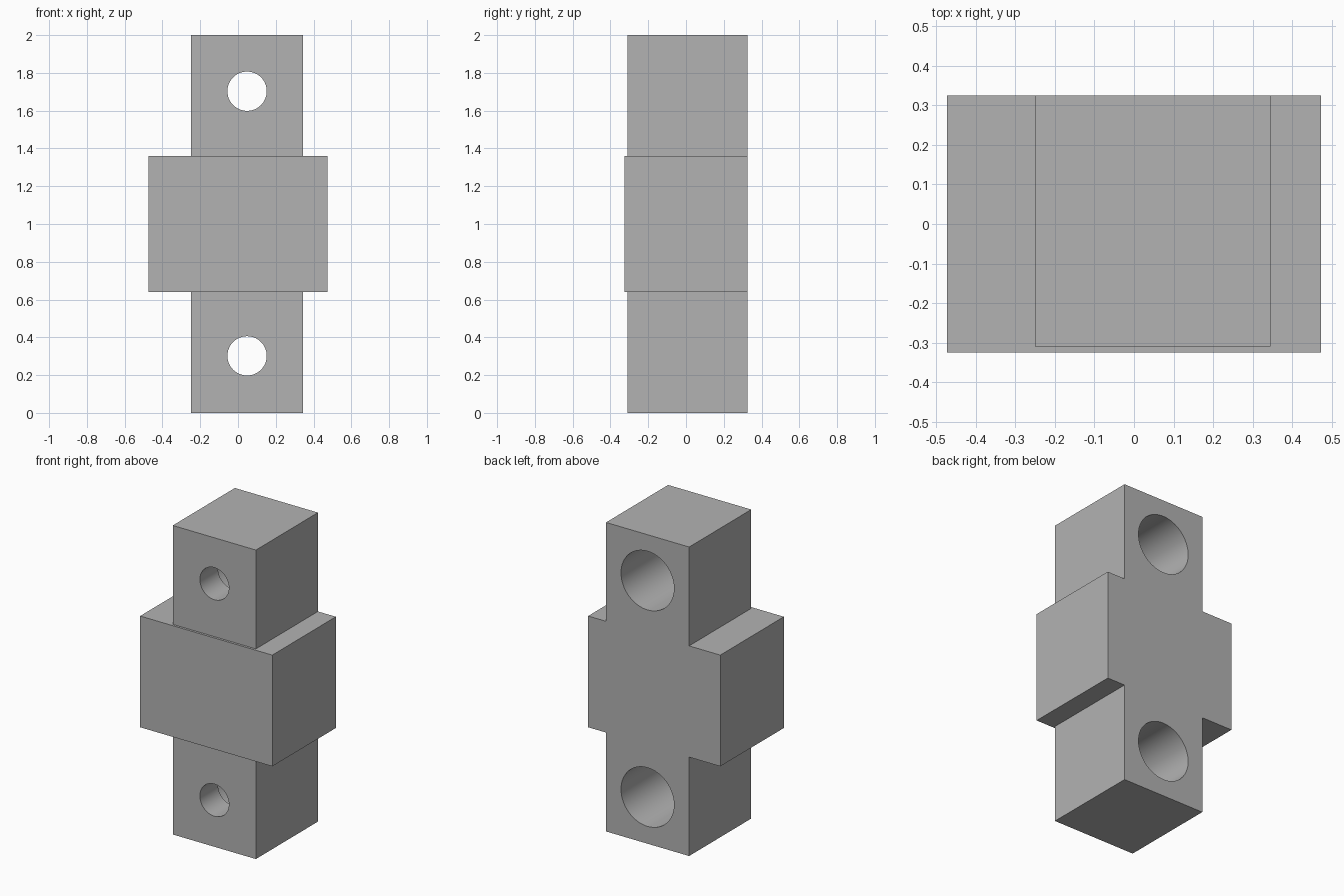
import bpy
import math

if "Cube" in bpy.data.objects:
    bpy.data.objects.remove(bpy.data.objects["Cube"], do_unlink=True)

grey = bpy.data.materials.new("plain grey")
grey.use_nodes = True
colour = (0.45, 0.45, 0.45, 1)
grey.diffuse_color = colour
grey.node_tree.nodes["Principled BSDF"].inputs["Base Color"].default_value = colour

BACK = 0.325
HOLE_X = 0.048


def box(name, low, high):
    """Box between two opposite corners."""
    centre = [(a + b) / 2 for a, b in zip(low, high)]
    bpy.ops.mesh.primitive_cube_add(size=1, location=centre)
    ob = bpy.context.object
    ob.name = name
    ob.scale = [b - a for a, b in zip(low, high)]
    bpy.ops.object.transform_apply(location=True, rotation=False, scale=True)
    ob.data.materials.append(grey)
    return ob


def drill(name, z, radius, y0, y1):
    """Cylinder cutter running front to back."""
    bpy.ops.mesh.primitive_cylinder_add(
        vertices=64, radius=radius, depth=y1 - y0,
        location=(HOLE_X, (y0 + y1) / 2, z), rotation=(math.pi / 2, 0, 0))
    ob = bpy.context.object
    ob.name = name
    ob.data.materials.append(grey)
    return ob


def combine(target, tool, operation):
    """Apply a boolean and remove the tool."""
    mod = target.modifiers.new(operation.lower(), "BOOLEAN")
    mod.operation = operation
    mod.solver = "EXACT"
    mod.object = tool
    bpy.context.view_layer.objects.active = target
    bpy.ops.object.modifier_apply(modifier=mod.name)
    bpy.data.objects.remove(tool, do_unlink=True)


# Upright bar with a wider collar, flush at the back
block = box("mounting_block", (-0.25, -0.31, 0), (0.345, BACK, 2))
collar = box("collar", (-0.473, -BACK, 0.64), (0.473, BACK, 1.36))
combine(block, collar, "UNION")

# Bolt holes, counterbored from the back
for z in (0.302, 1.703):
    combine(block, drill("bolt_hole", z, 0.104, -0.5, 0.1), "DIFFERENCE")
    combine(block, drill("counterbore", z, 0.19, -0.125, 0.5), "DIFFERENCE")

# Smooth hole walls, crisp edges
bpy.ops.object.select_all(action="DESELECT")
block.select_set(True)
bpy.context.view_layer.objects.active = block
bpy.ops.object.shade_smooth_by_angle(angle=math.radians(30))
